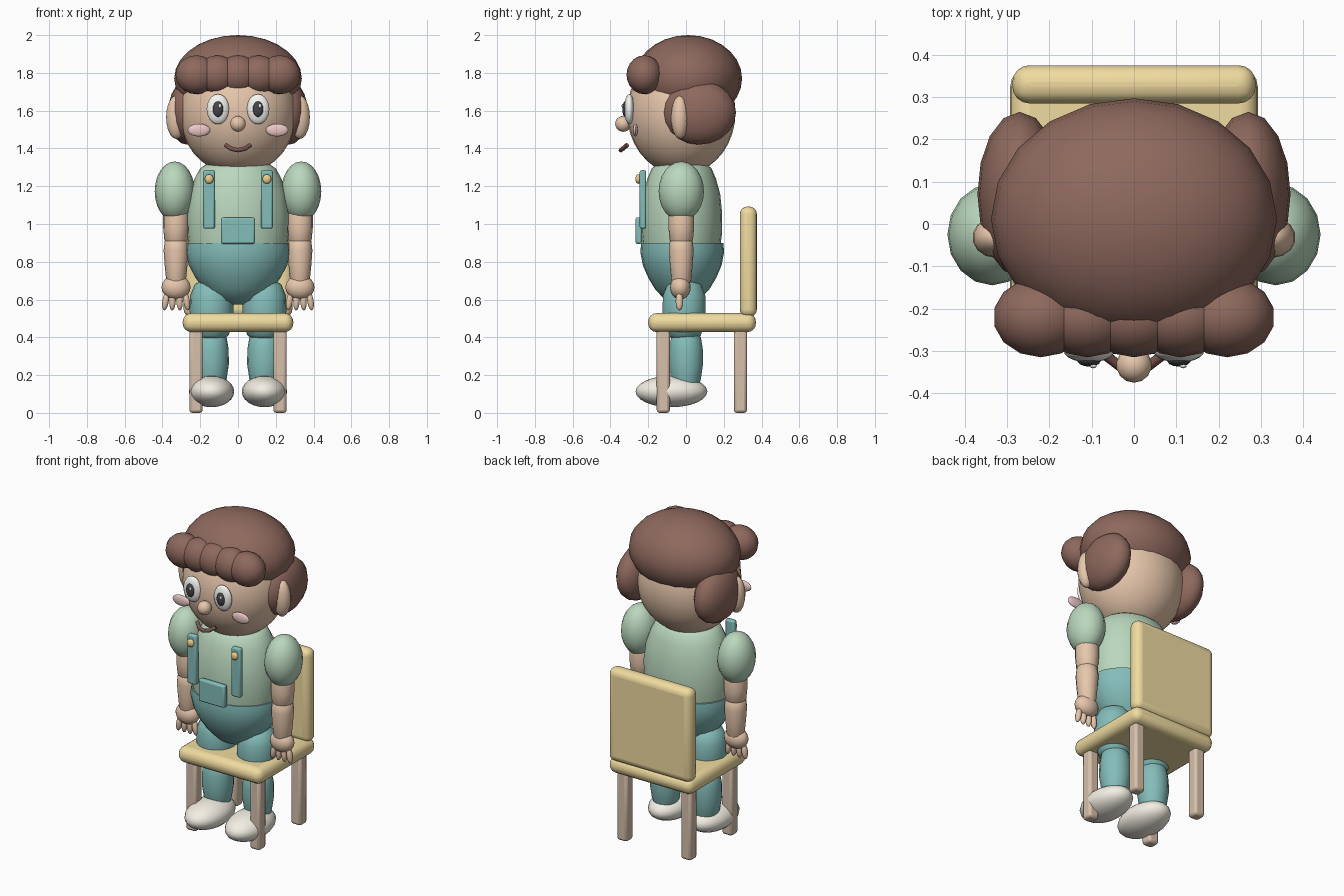
import bpy, math

if "Cube" in bpy.data.objects:
    bpy.data.objects.remove(bpy.data.objects["Cube"])

def mat(name, r, g, b):
    m = bpy.data.materials.new(name)
    m.diffuse_color = (r, g, b, 1)
    m.use_nodes = True
    m.node_tree.nodes["Principled BSDF"].inputs["Base Color"].default_value = m.diffuse_color
    return m

SKIN = mat("skin", .80, .57, .41)
HAIR = mat("brown_hair", .27, .14, .11)
GREEN = mat("shirt_green", .49, .68, .51)
TEAL = mat("overall_teal", .23, .51, .49)
YELLOW = mat("chair_yellow", .87, .71, .35)
WOOD = mat("leg_wood", .68, .53, .41)
CREAM = mat("shoe_cream", .90, .86, .77)
WHITE = mat("eye_white", .92, .92, .89)
BLACK = mat("dark", .06, .06, .07)
MOUTH = mat("mouth_brown", .2, .09, .08)
PINK = mat("cheek_pink", .84, .57, .57)
GOLD = mat("button_gold", .85, .62, .25)

def finish(name, m, angle=50):
    o = bpy.context.object
    o.name = name
    o.data.materials.append(m)
    bpy.ops.object.transform_apply(location=False, rotation=False, scale=True)
    bpy.ops.object.shade_smooth_by_angle(angle=math.radians(angle))
    return o

def ball(name, loc, radii, m, seg=20, rings=12):
    bpy.ops.mesh.primitive_uv_sphere_add(segments=seg, ring_count=rings, location=loc)
    bpy.context.object.scale = radii
    return finish(name, m)

def box(name, loc, size, m, bevel, seg=3):
    bpy.ops.mesh.primitive_cube_add(size=1, location=loc)
    bpy.context.object.scale = size
    o = finish(name, m, 40)
    b = o.modifiers.new("bevel", 'BEVEL')
    b.width, b.segments = bevel, seg
    return o

def lathe(name, x, y, profile, m, ratio=1, seg=20):
    # profile of (radius, z) points turned about a vertical axis, closed by caps
    verts, faces = [], []
    for r, z in profile:
        for i in range(seg):
            a = 2 * math.pi * i / seg
            verts.append((r * math.cos(a), r * ratio * math.sin(a), z))
    for k in range(len(profile) - 1):
        for i in range(seg):
            j = (i + 1) % seg
            faces.append((k*seg + i, k*seg + j, (k+1)*seg + j, (k+1)*seg + i))
    faces.append(tuple(reversed(range(seg))))
    faces.append(tuple(range(len(verts) - seg, len(verts))))
    me = bpy.data.meshes.new(name)
    me.from_pydata(verts, [], faces)
    o = bpy.data.objects.new(name, me)
    o.location = (x, y, 0)
    bpy.context.collection.objects.link(o)
    bpy.ops.object.select_all(action='DESELECT')
    o.select_set(True)
    bpy.context.view_layer.objects.active = o
    return finish(name, m)

# head and hair
ball("head", (0, -.025, 1.59), (.31, .287, .33), SKIN, 28, 18)
ball("hair_cap", (0, .012, 1.77), (.338, .285, .23), HAIR, 20, 14)
for i in range(5):
    ball("fringe_curl", (.11 * (i - 2), -.22, 1.79), (.113, .095, .103), HAIR, 14, 10)
ball("nose", (0, -.333, 1.53), (.042, .042, .042), SKIN, 14, 10)

# mouth
c = bpy.data.curves.new("mouth", 'CURVE')
c.dimensions = '3D'
c.bevel_depth, c.bevel_resolution, c.use_fill_caps = .012, 2, True
s = c.splines.new('POLY')
pts = [(-.065, -.312, 1.418), (-.035, -.335, 1.398), (0, -.345, 1.391),
       (.035, -.335, 1.398), (.065, -.312, 1.418)]
s.points.add(len(pts) - 1)
for p, co in zip(s.points, pts):
    p.co = (*co, 1)
c.materials.append(MOUTH)
bpy.context.collection.objects.link(bpy.data.objects.new("mouth", c))

# torso
lathe("shirt", 0, -.023, [(.17, 1.315), (.2, 1.295), (.23, 1.24), (.258, 1.16),
      (.272, 1.05), (.27, .95), (.26, .88)][::-1], GREEN, .79, 24)
lathe("overall_hips", 0, -.02, [(.03, .575), (.11, .595), (.18, .655), (.225, .715),
      (.26, .78), (.277, .85), (.272, .9)], TEAL, .8, 24)
box("bib_pocket", (0, -.25, .965), (.18, .035, .14), TEAL, .01, 2)

for side in (-1, 1):
    n = "left_" if side > 0 else "right_"
    # face and side hair
    ball(n + "hair_tuft", (side * .27, .07, 1.59), (.1, .195, .17), HAIR, 16, 10)
    ball(n + "ear", (side * .327, -.032, 1.565), (.055, .048, .115), SKIN, 14, 10)
    ball(n + "eye", (side * .106, -.3, 1.608), (.06, .027, .08), WHITE, 20, 12)
    ball(n + "pupil", (side * .106, -.322, 1.608), (.028, .015, .042), BLACK, 14, 8)
    ball(n + "eye_glint", (side * .106 + .01, -.336, 1.625), (.008, .005, .011), WHITE, 10, 6)
    ball(n + "cheek", (side * .207, -.268, 1.497), (.06, .014, .034), PINK, 16, 8)
    # straps and buttons
    box(n + "strap", (side * .153, -.228, 1.13), (.062, .034, .31), TEAL, .01, 2)
    ball(n + "button", (side * .153, -.253, 1.238), (.024, .015, .025), GOLD, 14, 8)
    # arm
    ax = side * .328
    ball(n + "sleeve", (side * .335, -.025, 1.173), (.106, .12, .158), GREEN, 16, 12)
    lathe(n + "upper_arm", ax, -.025, [(.045, .89), (.062, .915), (.068, .98),
          (.068, 1.05), (.05, 1.12)], SKIN, 1, 16)
    lathe(n + "forearm", ax, -.025, [(.04, .67), (.052, .7), (.06, .78),
          (.066, .86), (.06, .91), (.035, .935)], SKIN, 1, 16)
    ball(n + "hand", (ax, -.03, .665), (.077, .055, .065), SKIN, 16, 10)
    for i in range(4):
        f = ball(n + "finger", (ax + .037 * (i - 1.5), -.035, .592),
                 (.018, .02, .05), SKIN, 10, 8)
        f.rotation_euler.y = -.1 * (i - 1.5)
    # leg
    lx = side * .14
    lathe(n + "thigh", lx, -.01, [(.06, .39), (.09, .41), (.11, .47), (.116, .54),
          (.114, .62), (.09, .68), (.04, .71)], TEAL, 1, 18)
    lathe(n + "shin", lx, 0, [(.065, .13), (.08, .18), (.092, .26),
          (.09, .34), (.08, .4), (.06, .43)], TEAL, 1, 18)
    ball(n + "shoe", (lx, -.077, .113), (.12, .19, .083), CREAM, 20, 12)
    # chair legs
    for part, y in (("front_leg", -.12), ("back_leg", .288)):
        box(n + "chair_" + part, (side * .222, y, .235), (.07, .07, .45), WOOD, .015, 2)

# chair seat and backrest
box("seat", (0, .085, .478), (.585, .57, .1), YELLOW, .045, 4)
box("backrest", (0, .33, .8), (.575, .09, .585), YELLOW, .04, 4)

# lower the whole model so that the chair legs rest on the ground
for o in bpy.context.collection.objects:
    if "chair_" in o.name:
        o.location.z -= .01
